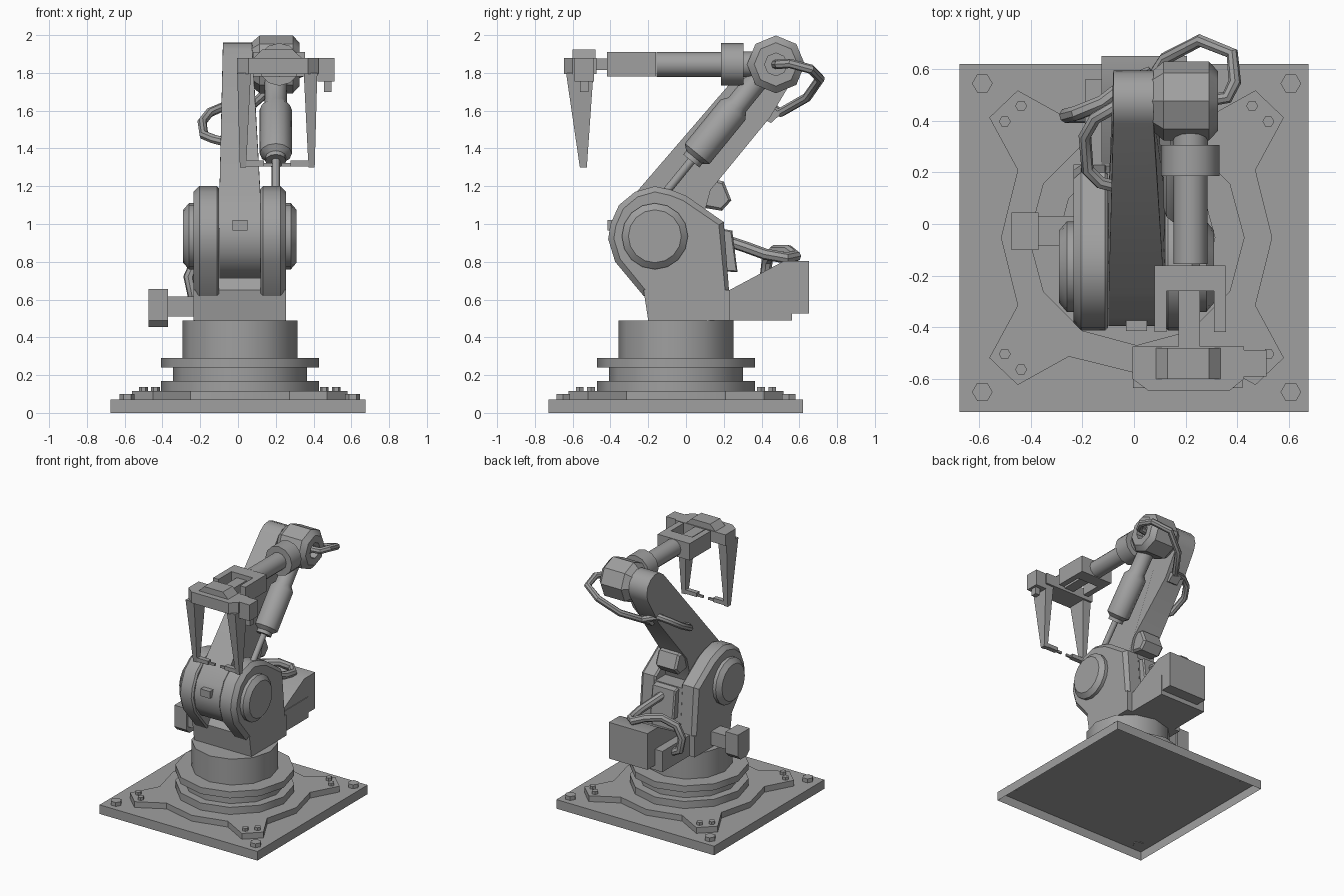
import bpy, bmesh, math
from mathutils import Vector

cube = bpy.data.objects.get("Cube")
if cube:
    bpy.data.objects.remove(cube, do_unlink=True)

GREY = bpy.data.materials.new("machine_grey")
GREY.use_nodes = True
GREY.diffuse_color = (0.35, 0.35, 0.35, 1)
GREY.node_tree.nodes["Principled BSDF"].inputs["Base Color"].default_value = (0.35, 0.35, 0.35, 1)


def add_object(name, mesh):
    obj = bpy.data.objects.new(name, mesh)
    bpy.context.collection.objects.link(obj)
    mesh.materials.clear()
    mesh.materials.append(GREY)
    bpy.ops.object.select_all(action="DESELECT")
    obj.select_set(True)
    bpy.context.view_layer.objects.active = obj
    bpy.ops.object.shade_smooth_by_angle(angle=math.radians(35))
    return obj


def finish(name, bm):
    bmesh.ops.recalc_face_normals(bm, faces=bm.faces)
    mesh = bpy.data.meshes.new(name)
    bm.to_mesh(mesh)
    bm.free()
    return add_object(name, mesh)


def prism(name, pts, lo, hi, axis="X", cham_lo=0, cham_hi=0):
    """Extrude a profile along an axis; each end cap may be chamfered."""
    place = {"X": lambda a, b, t: (t, a, b),
             "Y": lambda a, b, t: (a, t, b),
             "Z": lambda a, b, t: (a, b, t)}[axis]
    bm = bmesh.new()
    rings = [[bm.verts.new(place(a, b, t)) for a, b in pts]
             for t in (lo + cham_lo, hi - cham_hi)]
    caps = [bm.faces.new(r) for r in rings]
    for i in range(len(pts)):
        j = (i + 1) % len(pts)
        bm.faces.new((rings[0][i], rings[0][j], rings[1][j], rings[1][i]))
    bmesh.ops.recalc_face_normals(bm, faces=bm.faces)
    for cap, c in zip(caps, (cham_lo, cham_hi)):
        if c:
            bmesh.ops.inset_region(bm, faces=[cap], thickness=c, depth=c)
    return finish(name, bm)


def box(name, x, y, z):
    return prism(name, [(x[0], y[0]), (x[1], y[0]), (x[1], y[1]), (x[0], y[1])], z[0], z[1], "Z")


def lathe(name, origin, direction, stations, sides):
    """Rings of (distance, radius) along a direction, closed at both ends."""
    q = Vector(direction).to_track_quat("Z", "Y")
    bm = bmesh.new()
    rings = []
    for t, r in stations:
        rings.append([bm.verts.new(Vector(origin) + q @ Vector(
            (r * math.cos(math.tau * k / sides), r * math.sin(math.tau * k / sides), t)))
            for k in range(sides)])
    for a, b in zip(rings, rings[1:]):
        for i in range(sides):
            j = (i + 1) % sides
            bm.faces.new((a[i], a[j], b[j], b[i]))
    bm.faces.new(rings[0])
    bm.faces.new(rings[-1])
    return finish(name, bm)


def cable(name, pts, radius):
    curve = bpy.data.curves.new(name, "CURVE")
    curve.dimensions = "3D"
    curve.bevel_depth = radius
    curve.bevel_resolution = 2
    curve.use_fill_caps = True
    spline = curve.splines.new("POLY")
    spline.points.add(len(pts) - 1)
    for p, co in zip(spline.points, pts):
        p.co = (*co, 1)
    tmp = bpy.data.objects.new(name + "_path", curve)
    bpy.context.collection.objects.link(tmp)
    deps = bpy.context.evaluated_depsgraph_get()
    mesh = bpy.data.meshes.new_from_object(tmp.evaluated_get(deps))
    bpy.data.objects.remove(tmp, do_unlink=True)
    add_object(name, mesh)


def arc(cy, cz, r, start, end, n):
    angles = [math.radians(start + (end - start) * k / n) for k in range(n + 1)]
    return [(cy + r * math.cos(a), cz + r * math.sin(a)) for a in angles]


# Floor plate, open underneath
CX, CY = 0.01, -0.053
plate = box("floor_plate", (-0.675, 0.675), (-0.727, 0.62), (0, 0.07))
bm = bmesh.new()
bm.from_mesh(plate.data)
bmesh.ops.delete(bm, geom=[f for f in bm.faces if f.normal.z < -0.9], context="FACES_ONLY")
bm.to_mesh(plate.data)
bm.free()

# Star shaped mounting plate: one quarter turned four times
quarter = [(0.525, 0), (0.46, 0.262), (0.57, 0.465), (0.46, 0.57), (0.262, 0.46)]
star = []
for k in range(4):
    c, s = (1, 0, -1, 0)[k], (0, 1, 0, -1)[k]
    flip = quarter if k % 2 == 0 else [(0.525, 0), (0.46, 0.262), (0.57, 0.46), (0.465, 0.57), (0.262, 0.46)]
    star += [(CX + c * a - s * b, CY + s * a + c * b) for a, b in flip]
prism("star_plate", star, 0.07, 0.115, "Z")

# Bolts
for sx in (-1, 1):
    for sy in (-1, 1):
        lathe("corner_bolt", (CX + sx * 0.597, CY + sy * 0.597, 0.065), (0, 0, 1), [(0, 0.04), (0.035, 0.04)], 6)
        for a, b in ((0.51, 0.45), (0.447, 0.51)):
            lathe("star_bolt", (CX + sx * a, CY + sy * b, 0.11), (0, 0, 1), [(0, 0.023), (0.027, 0.023)], 6)

# Turntable
lathe("turntable", (CX, CY, 0), (0, 0, 1),
      [(0.115, 0.418), (0.17, 0.418), (0.17, 0.355), (0.24, 0.355), (0.24, 0.418),
       (0.29, 0.418), (0.29, 0.305), (0.49, 0.305)], 12)

# Shoulder housing
PY, PZ = -0.165, 0.935
prism("shoulder_block", [(-0.2, 0.49), (0.23, 0.49), (0.23, 0.65), (-0.225, 0.65)], -0.235, 0.255)
prism("shoulder_core", [(-0.225, 0.65), (0.225, 0.65), (0.2, 0.98), (0.08, 0.98), (-0.16, 0.74)], -0.12, 0.14)
cheek = [(-0.225, 0.62), (0.23, 0.62), (0.2, 1.01), (0, 1.15), (-0.075, 1.18), (-0.165, 1.2),
         (-0.27, 1.17), (-0.355, 1.1), (-0.4, 1.0), (-0.412, 0.92), (-0.375, 0.8)]
prism("right_cheek", cheek, -0.235, -0.1, cham_lo=0.03, cham_hi=0.012)
prism("left_cheek", cheek, 0.12, 0.255, cham_lo=0.012, cham_hi=0.03)
for name, x, s in (("right_pivot_cap", -0.2, -1), ("left_pivot_cap", 0.22, 1)):
    lathe(name, (x, PY, PZ), (s, 0, 0), [(0, 0.175), (0.06, 0.175), (0.09, 0.14)], 16)

# Upper arm with rounded ends, thicker toward the shoulder
EY, EZ = 0.476, 1.845
arm = arc(EY, EZ, 0.118, -30, 138, 6) + [(-0.27, 1.16)]
arm += arc(PY, PZ, 0.23, 150, 360, 8) + [(0.13, 1.18), (0.445, 1.565)]
upper = prism("upper_arm", arm, -0.08, 0.075)
for v in upper.data.vertices:
    if v.co.z < 1.3:
        v.co.x = -0.098 if v.co.x < 0 else 0.118
prism("arm_heel", [(0.02, 1.1), (0.1, 1.085), (0.19, 1.07), (0.24, 1.125), (0.2, 1.225), (0.13, 1.24)],
      -0.08, 0.1, cham_lo=0.015, cham_hi=0.015)
box("arm_latch", (-0.03, 0.05), (-0.415, -0.36), (0.965, 1.02))

# Elbow motor with recessed end
lathe("elbow_motor", (0.07, EY, EZ), (1, 0, 0),
      [(0, 0.115), (0.045, 0.153), (0.22, 0.153), (0.255, 0.115), (0.255, 0.06), (0.2, 0.06)], 8)

# Lift cylinder
start, end = Vector((0.2, -0.13, 1.14)), Vector((0.2, 0.4, 1.79))
lathe("lift_cylinder", start, end - start,
      [(0, 0.022), (0.25, 0.022), (0.25, 0.055), (0.275, 0.055), (0.3, 0.085), (0.6, 0.085),
       (0.635, 0.06), (0.8, 0.06)], 12)

# Forearm
FX = 0.218
lathe("forearm", (FX, 0.36, EZ), (0, -1, 0),
      [(0, 0.068), (0.055, 0.068), (0.055, 0.113), (0.175, 0.113), (0.175, 0.066), (0.515, 0.066)], 12)
box("wrist_bridge", (0.08, 0.355), (-0.26, -0.16), (1.78, 1.91))
for x in (0.08, 0.31):
    box("wrist_fork", (x, x + 0.046), (-0.418, -0.255), (1.78, 1.91))
box("wrist_neck", (0.172, 0.255), (-0.48, -0.25), (1.815, 1.875))

# Gripper head
head = [(-0.005, -0.475), (0.425, -0.475), (0.425, -0.6), (0.37, -0.645), (0.055, -0.645), (-0.005, -0.6)]
prism("gripper_head", head, 1.795, 1.88, "Z")
prism("gripper_hump", [(0.08, 1.875), (0.34, 1.875), (0.29, 1.925), (0.13, 1.925)], -0.6, -0.48, "Y")
box("gripper_sensor", (0.42, 0.512), (-0.59, -0.487), (1.755, 1.88))
box("sensor_probe", (0.455, 0.495), (-0.56, -0.515), (1.7, 1.76))

# Fingers, mirrored about the gripper centre
GX = 0.208
for s, name in ((-1, "right"), (1, "left")):
    bm = bmesh.new()
    rings = []
    for z, outer, inner, y0, y1 in ((1.8, 0.212, 0.14, -0.635, -0.49), (1.3, 0.198, 0.165, -0.562, -0.525)):
        rings.append([bm.verts.new((GX + s * a, b, z)) for a, b in
                      ((outer, y0), (inner, y0), (inner, y1), (outer, y1))])
    for i in range(4):
        j = (i + 1) % 4
        bm.faces.new((rings[0][i], rings[0][j], rings[1][j], rings[1][i]))
    bm.faces.new(rings[0])
    bm.faces.new(rings[1])
    finish(name + "_finger", bm)
    xs = sorted((GX + s * 0.07, GX + s * 0.19))
    box(name + "_fingertip", xs, (-0.562, -0.525), (1.305, 1.335))
    xs = sorted((GX + s * 0.022, GX + s * 0.08))
    box(name + "_tip_pin", xs, (-0.55, -0.535), (1.305, 1.322))

# Rear power unit and side junction box
box("power_base", (-0.19, 0.21), (0.22, 0.56), (0.49, 0.65))
prism("power_unit", [(0.23, 0.525), (0.65, 0.525), (0.65, 0.805), (0.52, 0.805), (0.23, 0.65)], -0.125, 0.205)
prism("rear_connector", [(0.19, 0.75), (0.273, 0.745), (0.245, 0.965), (0.19, 0.975)], -0.08, 0.12, cham_lo=0.01, cham_hi=0.01)
box("junction_bracket", (-0.38, -0.2), (-0.085, 0.03), (0.51, 0.615))
prism("junction_box", [(-0.1, 0.49), (-0.065, 0.455), (0.01, 0.455), (0.045, 0.49), (0.045, 0.655), (-0.1, 0.655)],
      -0.475, -0.37)

# Cables and the clamp that holds the upper one
cable("elbow_cable", [(0.27, 0.476, 1.845), (0.36, 0.49, 1.845), (0.39, 0.55, 1.85), (0.38, 0.66, 1.82), (0.255, 0.71, 1.77),
      (0.12, 0.64, 1.67), (0.03, 0.5, 1.59), (-0.08, 0.45, 1.62), (-0.15, 0.41, 1.59), (-0.19, 0.34, 1.54),
      (-0.18, 0.21, 1.47), (-0.13, 0.16, 1.45), (-0.05, 0.14, 1.43)], 0.025)
prism("cable_clamp", [(0.36, 1.58), (0.45, 1.535), (0.5, 1.58), (0.44, 1.64)], -0.03, 0.05)
cable("rear_cable", [(0.03, 0.22, 0.91), (0.06, 0.31, 0.88), (0.1, 0.42, 0.84), (0.1, 0.53, 0.82), (0.05, 0.58, 0.83),
      (-0.03, 0.54, 0.86), (-0.12, 0.47, 0.86), (-0.22, 0.43, 0.81), (-0.26, 0.42, 0.72), (-0.24, 0.42, 0.62), (-0.17, 0.42, 0.59)], 0.03)
